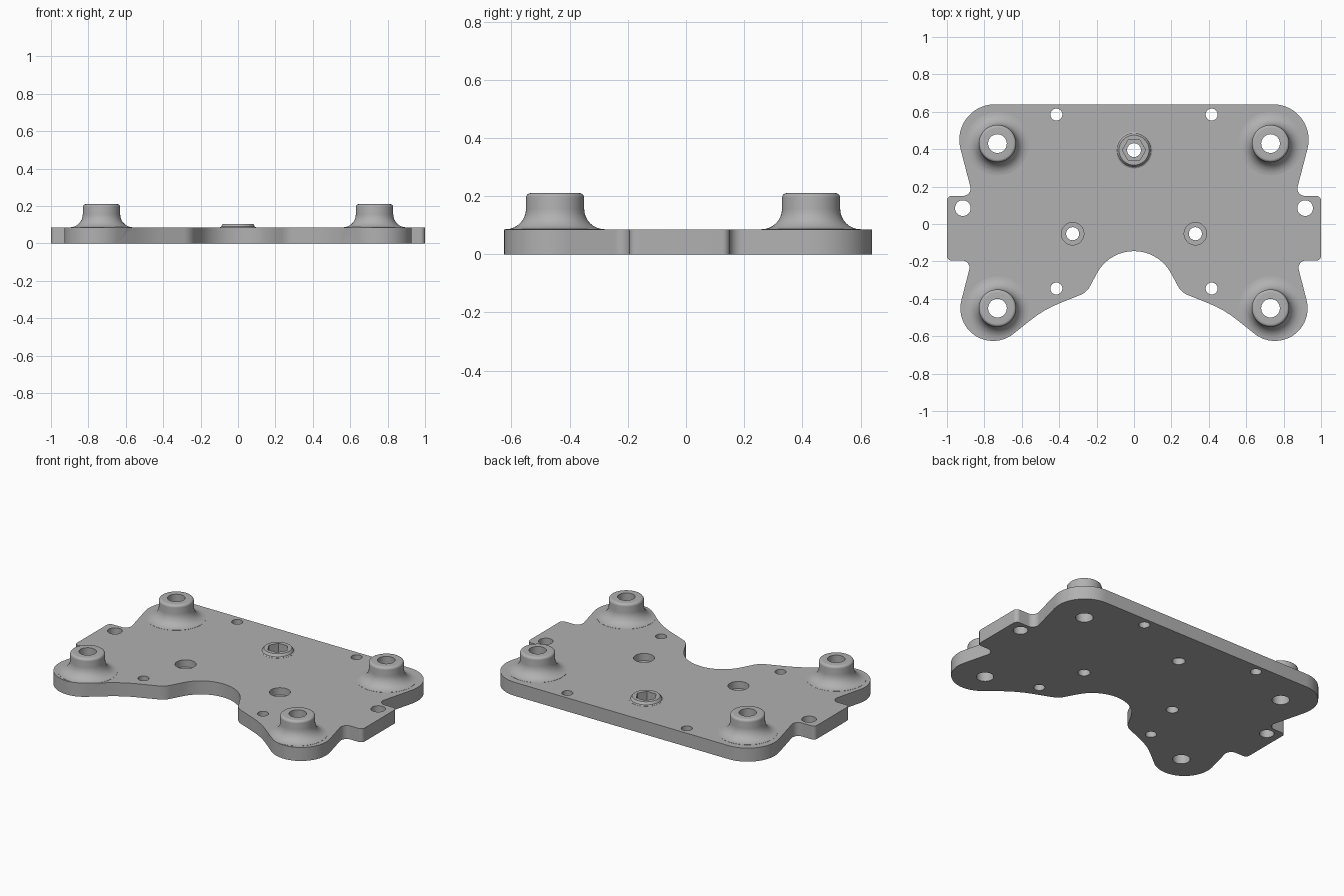
import bpy, bmesh, math
from mathutils import Vector, Matrix

cube = bpy.data.objects.get("Cube")
if cube:
    bpy.data.objects.remove(cube, do_unlink=True)

THICK = 0.085

grey = bpy.data.materials.new("plain_grey")
grey.use_nodes = True
grey.diffuse_color = (0.44, 0.44, 0.44, 1)
grey.node_tree.nodes["Principled BSDF"].inputs["Base Color"].default_value = grey.diffuse_color


def finish(name, bm):
    bmesh.ops.recalc_face_normals(bm, faces=bm.faces)
    mesh = bpy.data.meshes.new(name)
    bm.to_mesh(mesh)
    bm.free()
    mesh.materials.append(grey)
    obj = bpy.data.objects.new(name, mesh)
    bpy.context.collection.objects.link(obj)
    return obj


def lathe(name, profile, x, y, sides=48):
    """Turn a profile of (radius, height) pairs about a vertical axis."""
    bm = bmesh.new()
    verts = [bm.verts.new((r, 0, z)) for r, z in profile]
    edges = [bm.edges.new(pair) for pair in zip(verts, verts[1:])]
    bmesh.ops.spin(bm, geom=verts + edges, cent=(0, 0, 0), axis=(0, 0, 1),
                   angle=math.tau, steps=sides, use_merge=True)
    bmesh.ops.remove_doubles(bm, verts=bm.verts, dist=1e-5)
    bmesh.ops.translate(bm, verts=bm.verts, vec=(x, y, 0))
    return finish(name, bm)


def combine(target, tool, operation):
    mod = target.modifiers.new(operation.title(), 'BOOLEAN')
    mod.operation, mod.solver, mod.object = operation, 'EXACT', tool
    tool.hide_render = True
    bpy.context.view_layer.objects.active = target
    bpy.ops.object.modifier_apply(modifier=mod.name)
    bpy.data.objects.remove(tool, do_unlink=True)


def rounded(corners):
    """Replace every (x, y, radius) corner of a polygon with an arc."""
    points = []
    for i, (x, y, r) in enumerate(corners):
        here = Vector((x, y))
        a = (Vector(corners[i - 1][:2]) - here).normalized()
        b = (Vector(corners[(i + 1) % len(corners)][:2]) - here).normalized()
        half = math.acos(max(-1, min(1, a.dot(b)))) / 2
        centre = here + (a + b).normalized() * r / math.sin(half)
        start = here + a * r / math.tan(half) - centre
        end = here + b * r / math.tan(half) - centre
        turn = math.atan2(start.x * end.y - start.y * end.x, start.dot(end))
        steps = max(4, math.ceil(abs(turn) / math.radians(7)))
        for k in range(steps + 1):
            points.append(centre + Matrix.Rotation(turn * k / steps, 2) @ start)
    return points


# Plate outline: half of the corners, mirrored
half = [(0.99, 0.64, 0.19), (0.862, 0.15, 0.04), (1, 0.15, 0.025),
        (1, -0.195, 0.025), (0.868, -0.195, 0.04), (1.055, -0.916, 0.175),
        (0.483, -0.458, 0.6), (0.253, -0.366, 0.1)]
corners = half + [(0, 0.107, 0.225)] + [(-x, y, r) for x, y, r in reversed(half)]
bm = bmesh.new()
face = bm.faces.new([bm.verts.new((p.x, p.y, -0.1)) for p in rounded(corners)])
wall = bmesh.ops.extrude_face_region(bm, geom=[face])
bmesh.ops.translate(bm, vec=(0, 0, 0.5),
                    verts=[v for v in wall["geom"] if isinstance(v, bmesh.types.BMVert)])
outline = finish("outline_cutter", bm)

# Slab that the outline trims
bm = bmesh.new()
bmesh.ops.create_cube(bm, size=1, matrix=Matrix.Translation((0, 0, THICK / 2))
                      @ Matrix.Diagonal((3, 3, THICK, 1)))
plate = finish("mounting_plate", bm)

# Corner bosses with a wide flare at the foot and a rounded rim
BOSS_R, TOP, FLARE, RIM = 0.1, 0.21, 0.07, 0.016
quarter = [math.pi / 2 * k / 8 for k in range(9)]
boss = [(0, 0.04), (BOSS_R + FLARE, 0.04)]
boss += [(BOSS_R + FLARE * (1 - math.sin(t)),
          THICK + 0.001 + FLARE * (1 - math.cos(t))) for t in quarter]
boss += [(BOSS_R - RIM * (1 - math.cos(t)), TOP - RIM * (1 - math.sin(t))) for t in quarter]
boss += [(0, TOP)]
boss_spots = [(s * 0.73, y) for s in (-1, 1) for y in (0.43, -0.45)]
for x, y in boss_spots:
    combine(plate, lathe("corner_boss", boss, x, y), 'UNION')

# Low collar around the hexagonal socket
SOCKET_Y = 0.395
collar = [(0, 0.04), (0.098, 0.04), (0.098, 0.086), (0.09, 0.09),
          (0.087, 0.097), (0.08, 0.105), (0, 0.105)]
combine(plate, lathe("socket_collar", collar, 0, SOCKET_Y), 'UNION')
combine(plate, outline, 'INTERSECT')


# Through holes, some with a wider counterbore
def drill(x, y, r, wide=None, floor=0.2):
    wide = wide or r
    profile = [(0, -0.1), (r, -0.1), (r, floor), (wide, floor), (wide, 0.4), (0, 0.4)]
    if wide == r:
        profile = [(0, -0.1), (r, -0.1), (r, 0.4), (0, 0.4)]
    combine(plate, lathe("hole_cutter", profile, x, y, 32), 'DIFFERENCE')


for x, y in boss_spots:
    drill(x, y, 0.05)
for side in (-1, 1):
    drill(side * 0.915, 0.085, 0.042)
    drill(side * 0.415, 0.585, 0.032)
    drill(side * 0.415, -0.345, 0.032)
    drill(side * 0.328, -0.052, 0.035, 0.06, 0.04)
drill(0, SOCKET_Y, 0.037)
socket = [(0, 0.04), (0.062, 0.04), (0.062, 0.4), (0, 0.4)]
combine(plate, lathe("socket_cutter", socket, 0, SOCKET_Y, 6), 'DIFFERENCE')

# Smooth curved walls, crisp edges
bpy.ops.object.select_all(action='DESELECT')
plate.select_set(True)
bpy.context.view_layer.objects.active = plate
bpy.ops.object.shade_smooth_by_angle(angle=math.radians(30))
